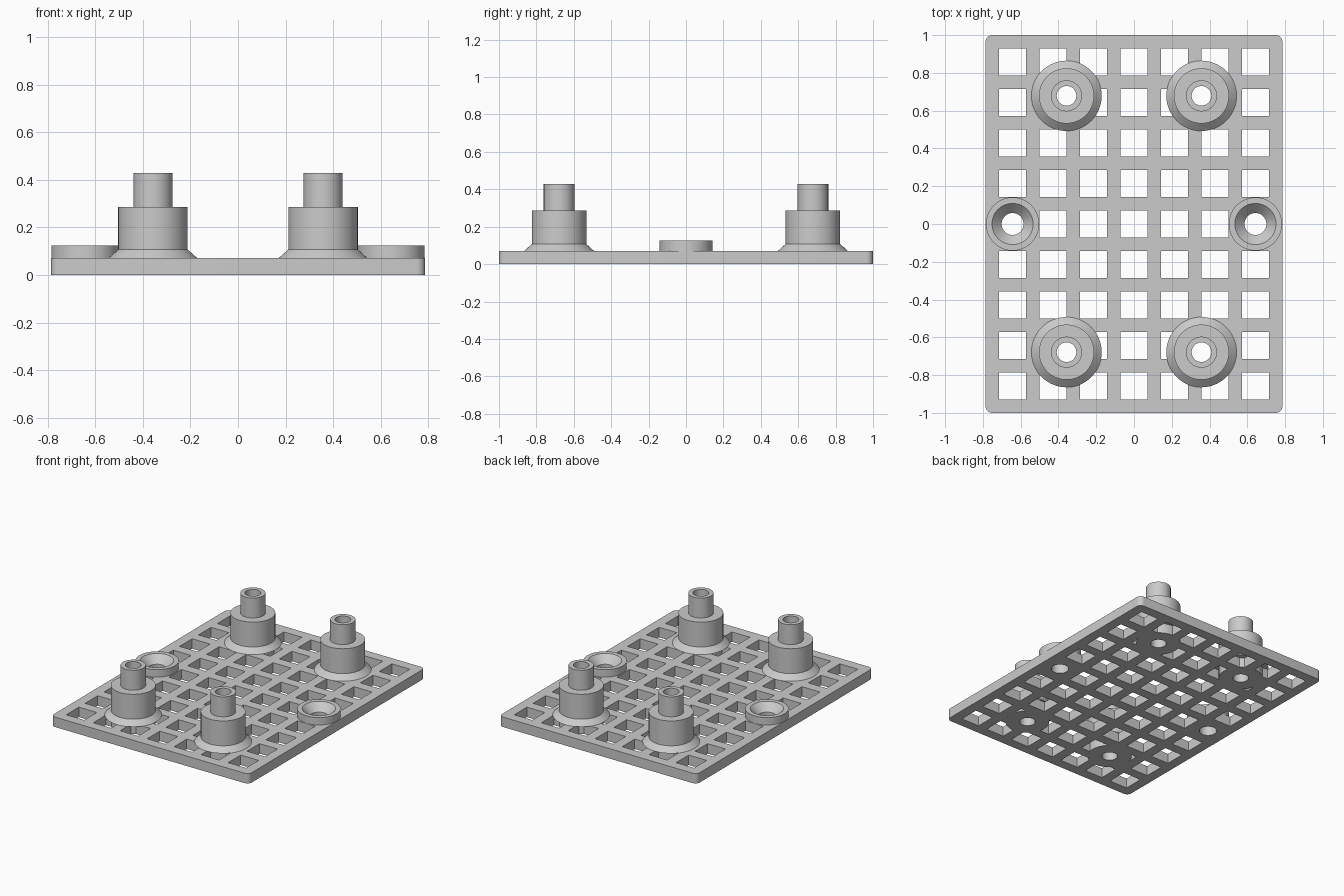
import bpy, bmesh, math
from mathutils import Matrix, Vector

cube = bpy.data.objects.get("Cube")
if cube:
    bpy.data.objects.remove(cube, do_unlink=True)

U = 2 / 28            # layout unit: the plate is 22 x 28 units
THICK = U
SEGS = 64
BODY_R = 0.146
POST_X, POST_Y = 5 * U, 9.5 * U
CUP_X = 9 * U

grey = bpy.data.materials.new("light_grey_plastic")
grey.use_nodes = True
colour = (0.6, 0.6, 0.6, 1)
grey.diffuse_color = colour
grey.node_tree.nodes["Principled BSDF"].inputs["Base Color"].default_value = colour


def make_object(name, bm):
    bmesh.ops.recalc_face_normals(bm, faces=bm.faces)
    mesh = bpy.data.meshes.new(name)
    bm.to_mesh(mesh)
    bm.free()
    mesh.materials.append(grey)
    obj = bpy.data.objects.new(name, mesh)
    bpy.context.collection.objects.link(obj)
    return obj


def activate(obj):
    bpy.ops.object.select_all(action="DESELECT")
    obj.select_set(True)
    bpy.context.view_layer.objects.active = obj


def smooth(obj):
    activate(obj)
    bpy.ops.object.shade_smooth_by_angle(angle=math.radians(30))


def lathe(name, profile, x, y):
    """Revolve a closed (radius, height) outline about a vertical axis."""
    bm = bmesh.new()
    verts = [bm.verts.new((r, 0, z)) for r, z in profile]
    edges = [bm.edges.new((verts[i - 1], v)) for i, v in enumerate(verts)]
    bmesh.ops.spin(bm, geom=verts + edges, cent=(0, 0, 0), axis=(0, 0, 1),
                   angle=math.tau, steps=SEGS, use_merge=True)
    bmesh.ops.remove_doubles(bm, verts=bm.verts, dist=1e-5)
    obj = make_object(name, bm)
    obj.location = (x, y, 0)
    smooth(obj)
    return obj


def cut(target, cutter):
    cutter.hide_render = True
    mod = target.modifiers.new("cut", "BOOLEAN")
    mod.operation = "DIFFERENCE"
    mod.solver = "EXACT"
    mod.object = cutter
    activate(target)
    bpy.ops.object.modifier_apply(modifier=mod.name)
    bpy.data.objects.remove(cutter, do_unlink=True)


# Base plate with rounded upright corners
bm = bmesh.new()
bmesh.ops.create_cube(bm, size=1, matrix=Matrix.Translation((0, 0, THICK / 2))
                      @ Matrix.Diagonal((22 * U, 28 * U, THICK, 1)))
upright = [e for e in bm.edges if abs(e.verts[0].co.z - e.verts[1].co.z) > 0.01]
bmesh.ops.bevel(bm, geom=upright, offset=U / 2, segments=8, profile=0.5,
                affect="EDGES")
plate = make_object("base_plate", bm)

# Square openings, 7 columns by 9 rows
bm = bmesh.new()
for col in range(-3, 4):
    for row in range(-4, 5):
        place = Matrix.Translation((col * 3 * U, row * 3 * U, THICK / 2))
        bmesh.ops.create_cube(
            bm, size=1, matrix=place @ Matrix.Diagonal((2 * U, 2 * U, 3 * U, 1)))
cut(plate, make_object("opening_cutter", bm))

# Round seats in the plate for posts and screw cups
bm = bmesh.new()
seats = [(sx * POST_X, sy * POST_Y, BODY_R) for sx in (-1, 1) for sy in (-1, 1)]
seats += [(sx * CUP_X, 0, 0.105) for sx in (-1, 1)]
for x, y, r in seats:
    bmesh.ops.create_cone(bm, cap_ends=True, segments=SEGS, radius1=r, radius2=r,
                          depth=3 * U, matrix=Matrix.Translation((x, y, THICK / 2)))
cut(plate, make_object("seat_cutter", bm))
smooth(plate)

# Stepped hollow posts with a sloped foot
post_outline = [(0.052, 0), (BODY_R, 0), (BODY_R, THICK), (0.186, THICK),
                (BODY_R, 1.5 * U), (BODY_R, 4 * U), (0.082, 4 * U),
                (0.082, 6 * U), (0.052, 6 * U)]
for sx, side in ((-1, "right"), (1, "left")):
    for sy, end in ((-1, "front"), (1, "back")):
        lathe(f"{end}_{side}_post", post_outline, sx * POST_X, sy * POST_Y)

# Countersunk screw cups at the sides
cup_outline = [(0.058, 0), (0.141, 0), (0.141, 1.75 * U), (0.109, 1.75 * U),
               (0.058, THICK)]
for sx, side in ((-1, "right"), (1, "left")):
    lathe(f"{side}_screw_cup", cup_outline, sx * CUP_X, 0)
